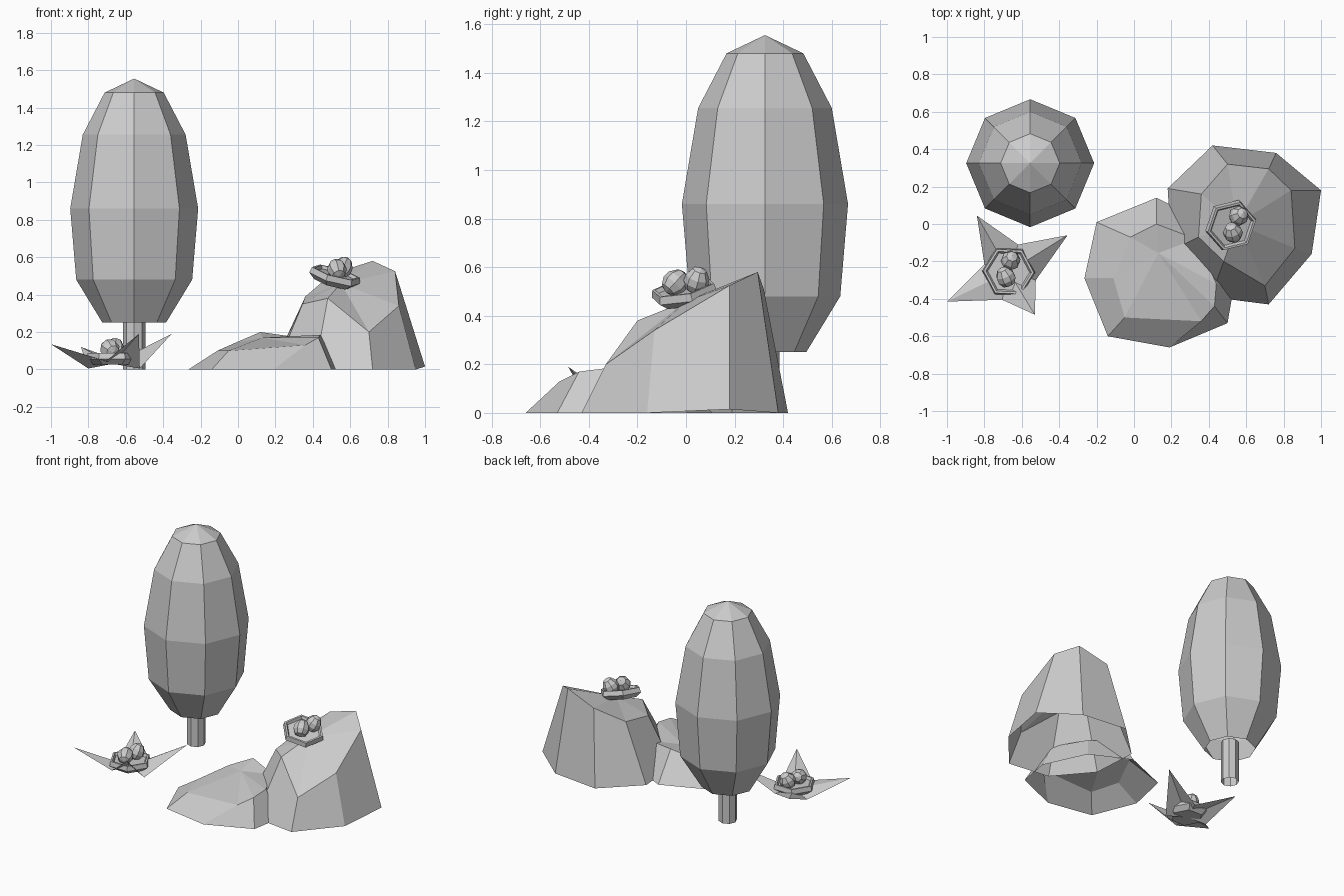
import bpy, math
from mathutils import Vector, Matrix

if "Cube" in bpy.data.objects:
    bpy.data.objects.remove(bpy.data.objects["Cube"])


def make(name, verts, faces):
    me = bpy.data.meshes.new(name)
    me.from_pydata([tuple(v) for v in verts], [], faces)
    me.update()
    ob = bpy.data.objects.new(name, me)
    bpy.context.collection.objects.link(ob)
    return ob


def loft(name, rings, bottom=None, top=None, mat=None, open_base=False):
    """Skin equal-sized rings; close each end with a fan point or a flat cap."""
    n = len(rings[0])
    verts = [Vector(p) for r in rings for p in r]
    faces = []
    for k in range(len(rings) - 1):
        for i in range(n):
            j = (i + 1) % n
            faces.append((k * n + i, k * n + j, (k + 1) * n + j, (k + 1) * n + i))
    last = (len(rings) - 1) * n
    if bottom is not None:
        verts.append(Vector(bottom))
        faces += [((i + 1) % n, i, len(verts) - 1) for i in range(n)]
    elif not open_base:
        faces.append(tuple(reversed(range(n))))
    if top is None:
        faces.append(tuple(range(last, last + n)))
    else:
        verts.append(Vector(top))
        faces += [(last + i, last + (i + 1) % n, len(verts) - 1) for i in range(n)]
    if mat:
        verts = [mat @ v for v in verts]
    return make(name, verts, faces)


def ring(r, z, n, c=(0, 0), turn=0):
    return [(c[0] + r * math.cos(turn + math.tau * i / n),
             c[1] + r * math.sin(turn + math.tau * i / n), z) for i in range(n)]


# Tree
tree = (-0.555, 0.325)
loft("tree_trunk", [ring(0.06, z, 8, tree) for z in (0, 0.3)], open_base=True)
crown = [(0.17, 0.25), (0.31, 0.48), (0.342, 0.86), (0.275, 1.255), (0.158, 1.48)]
loft("tree_crown", [ring(r, z, 8, tree) for r, z in crown],
     top=(*tree, 1.555), open_base=True)

# Rocks, hollow underneath: base outline, shoulder ring, top point
loft("tall_rock", [
    [(1.0, .18, .015), (.76, .38, 0), (.42, .42, 0), (.18, .19, 0),
     (.2, -.14, 0), (.41, -.39, 0), (.72, -.43, 0), (.95, -.16, 0)],
    [(.84, .18, .525), (.72, .295, .58), (.5, .32, .51), (.36, .16, .39),
     (.345, -.07, .35), (.48, -.2, .38), (.70, -.33, .2), (.86, -.13, .34)]],
    top=(.55, 0, .46), open_base=True)
loft("low_rock", [
    [(.19, -.66, 0), (.5, -.53, 0), (.54, -.3, 0), (.4, 0, 0),
     (.12, .14, 0), (-.2, .01, 0), (-.265, -.29, 0), (-.14, -.6, 0)],
    [(.36, -.52, .13), (.43, -.44, .17), (.44, -.32, .185), (.33, -.08, .17),
     (.12, 0, .2), (-.02, -.07, .14), (-.11, -.29, .1), (-.05, -.5, .1)]],
    top=(.13, -.155, .17), open_base=True)


# Nests, each with two eggs
def nest(prefix, origin, normal, turn, eggs):
    q = Vector((0, 0, 1)).rotation_difference(Vector(normal))
    mat = Matrix.Translation(origin) @ q.to_matrix().to_4x4()
    prof = [(.105, 0), (.142, .03), (.135, .062), (.122, .062), (.112, .045)]
    loft(prefix + "_nest", [ring(r, z, 6, turn=turn) for r, z in prof], mat=mat)
    for i, (x, y, axis) in enumerate(eggs):
        tilt = Vector((0, 0, 1)).rotation_difference(Vector(axis)).to_matrix().to_4x4()
        m = mat @ Matrix.Translation((x, y, .085)) @ tilt
        loft(f"{prefix}_egg_{i + 1}",
             [ring(.036, -.042, 8), ring(.052, -.012, 8), ring(.05, .018, 8),
              ring(.03, .05, 8)],
             bottom=(0, 0, -.055), top=(0, 0, .062), mat=m)


nest("upper", (.508, .0, .46), (.27, -.2, 1), math.radians(12),
     [(.03, .06, (.2, .5, 1)), (.0, -.03, (-.4, .8, .5))])
nest("lower", (-.67, -.255, .025), (0, 0, 1), math.radians(-2),
     [(.01, .06, (.2, .5, 1)), (-.015, -.03, (-.4, .9, .4))])

# Leaves under the lower nest: four folded points around a shared centre
centre = (-.67, -.255, .03)
corners = [(-.80, -.215, .005), (-.62, -.11, .04), (-.525, -.30, .005), (-.705, -.405, .045)]
tips = [(-.84, .045, .12), (-.355, -.06, .19), (-.53, -.485, .19), (-1.0, -.415, .135)]
for i, tip in enumerate(tips):
    make(f"leaf_{i + 1}", [centre, corners[i], tip, corners[(i + 1) % 4]],
         [(0, 2, 1), (0, 3, 2)])
